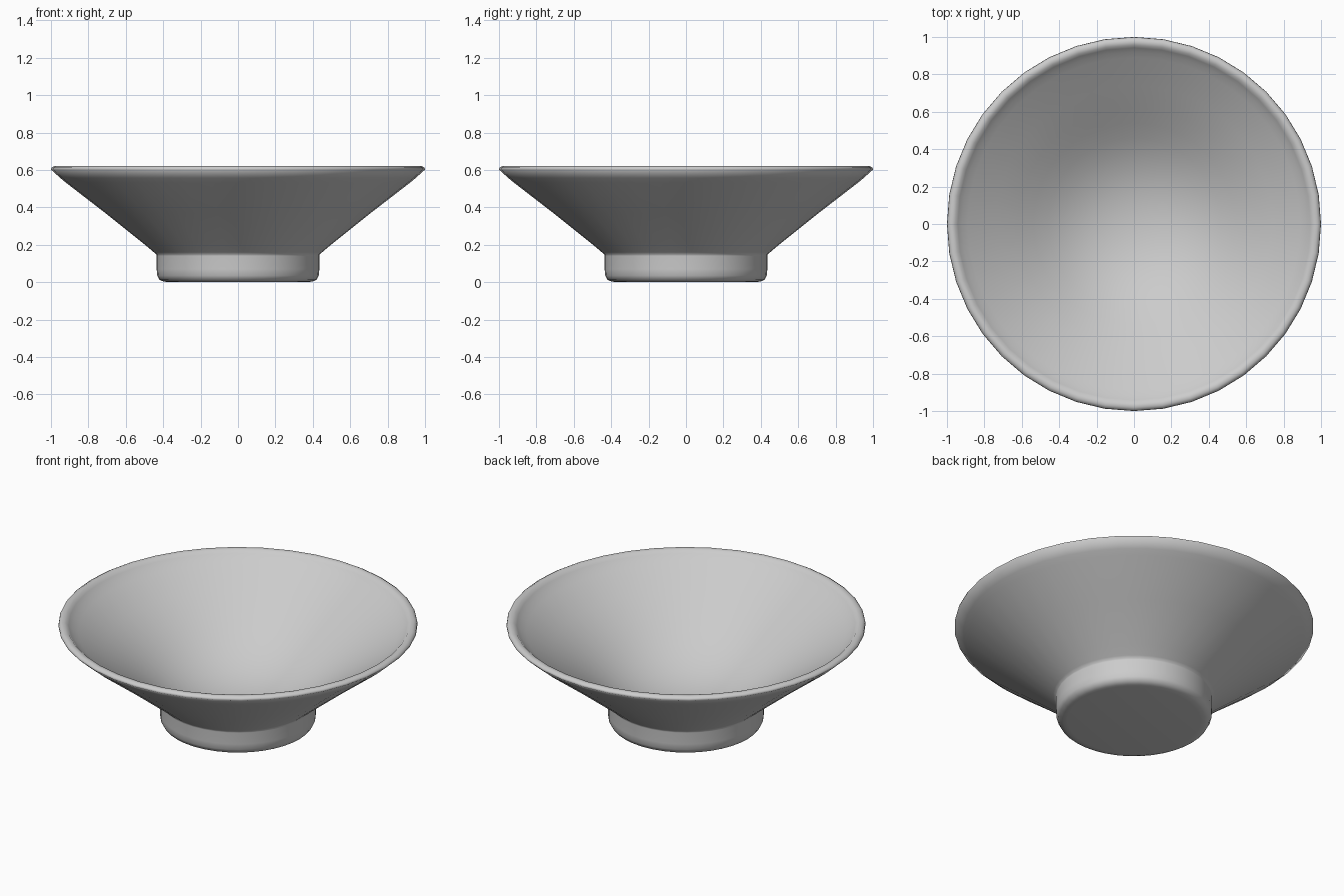
import bpy, bmesh, math

if "Cube" in bpy.data.objects:
    bpy.data.objects.remove(bpy.data.objects["Cube"])

SIDES = 40


def lathe(name, profile):
    """Spin an (r, z) profile that starts and ends on the axis."""
    bm = bmesh.new()
    rings = []
    for r, z in profile:
        if r == 0:
            rings.append([bm.verts.new((0, 0, z))])
        else:
            rings.append([bm.verts.new((r * math.cos(2 * math.pi * i / SIDES),
                                        r * math.sin(2 * math.pi * i / SIDES), z))
                          for i in range(SIDES)])
    for a, b in zip(rings, rings[1:]):
        for i in range(SIDES):
            j = (i + 1) % SIDES
            if len(a) == 1:
                bm.faces.new((a[0], b[j], b[i]))
            elif len(b) == 1:
                bm.faces.new((a[i], a[j], b[0]))
            else:
                bm.faces.new((a[i], a[j], b[j], b[i]))
    bmesh.ops.recalc_face_normals(bm, faces=bm.faces)
    for f in bm.faces:
        f.smooth = True
    mesh = bpy.data.meshes.new(name)
    bm.to_mesh(mesh)
    bm.free()
    obj = bpy.data.objects.new(name, mesh)
    bpy.context.collection.objects.link(obj)
    return obj


# Foot, flared outer wall, rolled rim and rounded interior in one profile
foot = [(0, 0), (0.37, 0), (0.395, 0.003), (0.42, 0.012), (0.432, 0.035),
        (0.435, 0.07), (0.435, 0.14), (0.436, 0.148)]
outer = [(0.45, 0.16), (0.50, 0.202), (0.71, 0.37), (0.92, 0.532), (0.95, 0.557), (1.0, 0.602)]
rim = [(0.997, 0.612), (0.98, 0.622), (0.957, 0.618), (0.942, 0.602), (0.92, 0.583)]
inner = [(0.89, 0.561), (0.74, 0.460), (0.62, 0.377), (0.54, 0.321), (0.46, 0.268),
         (0.38, 0.222), (0.29, 0.182), (0.20, 0.154), (0.10, 0.136), (0, 0.131)]
lathe("bowl", foot + outer + rim + inner)
